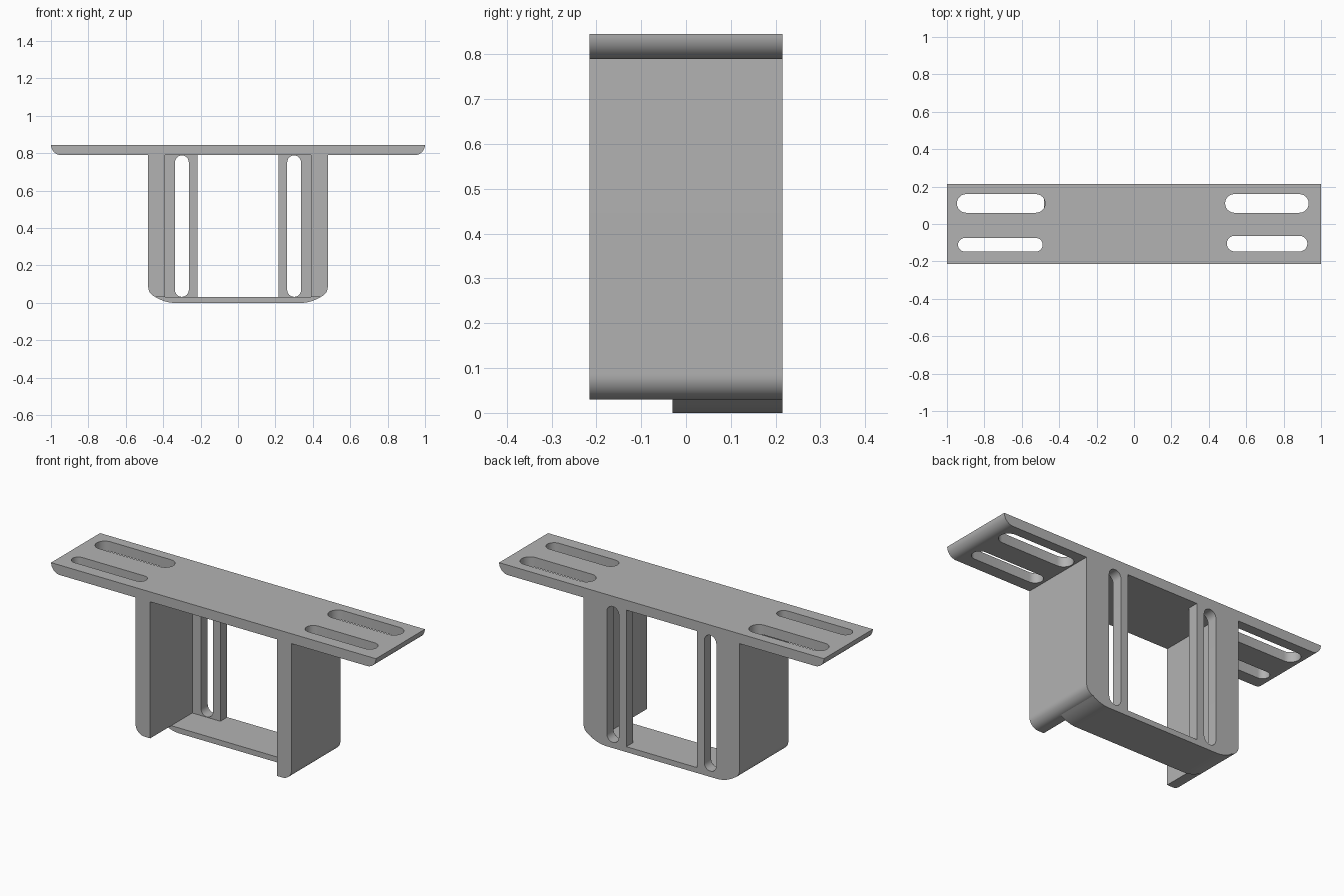
import bpy
import bmesh
from math import cos, sin, pi
from mathutils import Vector

cube = bpy.data.objects.get("Cube")
if cube:
    bpy.data.objects.remove(cube, do_unlink=True)

grey = bpy.data.materials.new("plain grey")
grey.use_nodes = True
colour = (0.45, 0.45, 0.45, 1)
grey.diffuse_color = colour
grey.node_tree.nodes["Principled BSDF"].inputs["Base Color"].default_value = colour

BACK = 0.215
PLATE_Z, TOP_Z, FLOOR_Z = 0.79, 0.845, 0.03
WALL_IN, WALL_OUT = 0.39, 0.48


def prism(name, points, lo, hi, axis="Y"):
    """Extrude a closed outline along Y (outline in xz) or Z (outline in xy)."""
    place = (lambda a, b, d: (a, d, b)) if axis == "Y" else (lambda a, b, d: (a, b, d))
    depth = Vector(place(0, 0, hi - lo))
    bm = bmesh.new()
    face = bm.faces.new([bm.verts.new(place(a, b, lo)) for a, b in points])
    extruded = bmesh.ops.extrude_face_region(bm, geom=[face])["geom"]
    bmesh.ops.translate(bm, vec=depth,
                        verts=[g for g in extruded if isinstance(g, bmesh.types.BMVert)])
    bmesh.ops.recalc_face_normals(bm, faces=bm.faces)
    mesh = bpy.data.meshes.new(name)
    bm.to_mesh(mesh)
    bm.free()
    mesh.materials.append(grey)
    obj = bpy.data.objects.new(name, mesh)
    bpy.context.collection.objects.link(obj)
    return obj


def arc(cx, cz, radius, start, end, steps=12):
    angles = [start + (end - start) * i / steps for i in range(steps + 1)]
    return [(cx + radius * cos(t), cz + radius * sin(t)) for t in angles]


def box(x0, x1, z0, z1):
    return [(x0, z0), (x1, z0), (x1, z1), (x0, z1)]


def slot(a0, a1, b0, b1):
    """Outline with two round ends along its longer direction."""
    if a1 - a0 > b1 - b0:
        r, mid = (b1 - b0) / 2, (b0 + b1) / 2
        return arc(a1 - r, mid, r, -pi / 2, pi / 2) + arc(a0 + r, mid, r, pi / 2, 3 * pi / 2)
    r, mid = (a1 - a0) / 2, (a0 + a1) / 2
    return arc(mid, b1 - r, r, 0, pi) + arc(mid, b0 + r, r, pi, 2 * pi)


def activate(obj):
    bpy.ops.object.select_all(action="DESELECT")
    obj.select_set(True)
    bpy.context.view_layer.objects.active = obj


def cut(obj, outline, lo, hi, axis):
    cutter = prism("slot_cutter", outline, lo, hi, axis)
    cutter.hide_render = True
    mod = obj.modifiers.new("slot", "BOOLEAN")
    mod.operation, mod.solver, mod.object = "DIFFERENCE", "EXACT", cutter
    activate(obj)
    bpy.ops.object.modifier_apply(modifier=mod.name)
    bpy.data.objects.remove(cutter, do_unlink=True)


def mirrored(points, side):
    return [(side * a, b) for a, b in points]


parts = []

# Mounting plate with rounded lower ends and four slots
r = TOP_Z - PLATE_Z
half = [(1, TOP_Z)] + arc(1 - r, TOP_Z, r, 0, -pi / 2)[1:]
plate = prism("mounting_plate", half + mirrored(half, -1)[::-1], -BACK, BACK)
for outline in (slot(-0.947, -0.475, 0.06, 0.16), slot(0.487, 0.934, 0.06, 0.16),
                slot(-0.941, -0.488, -0.147, -0.075), slot(0.496, 0.927, -0.147, -0.063)):
    cut(plate, outline, PLATE_Z - 0.1, TOP_Z + 0.1, "Z")
parts.append(plate)

# Side walls with a rounded outer foot, and slotted back flanges
r = 0.055
wall = [(WALL_IN, PLATE_Z), (WALL_IN, FLOOR_Z)]
wall += arc(WALL_OUT - r, FLOOR_Z + r, r, -pi / 2, 0) + [(WALL_OUT, PLATE_Z)]
for side, word in ((1, "left"), (-1, "right")):
    parts.append(prism(word + "_wall", mirrored(wall, side), -BACK, BACK))
    flange = prism(word + "_flange", mirrored(box(0.217, WALL_IN, FLOOR_Z, PLATE_Z), side),
                   BACK - 0.06, BACK)
    cut(flange, mirrored(slot(0.263, 0.337, FLOOR_Z + 0.002, PLATE_Z - 0.002), side),
        BACK - 0.2, BACK + 0.1, "Y")
    parts.append(flange)

# Bottom bar whose ends sweep up to the walls
sweep = [(0.34 + 0.1 * i / 8, FLOOR_Z * (i / 8) ** 2) for i in range(9)]
parts.append(prism("bottom_bar", sweep + mirrored(sweep, -1)[::-1], -0.03, BACK))

for part in parts:
    activate(part)
    bpy.ops.object.shade_smooth_by_angle(angle=pi / 6)
